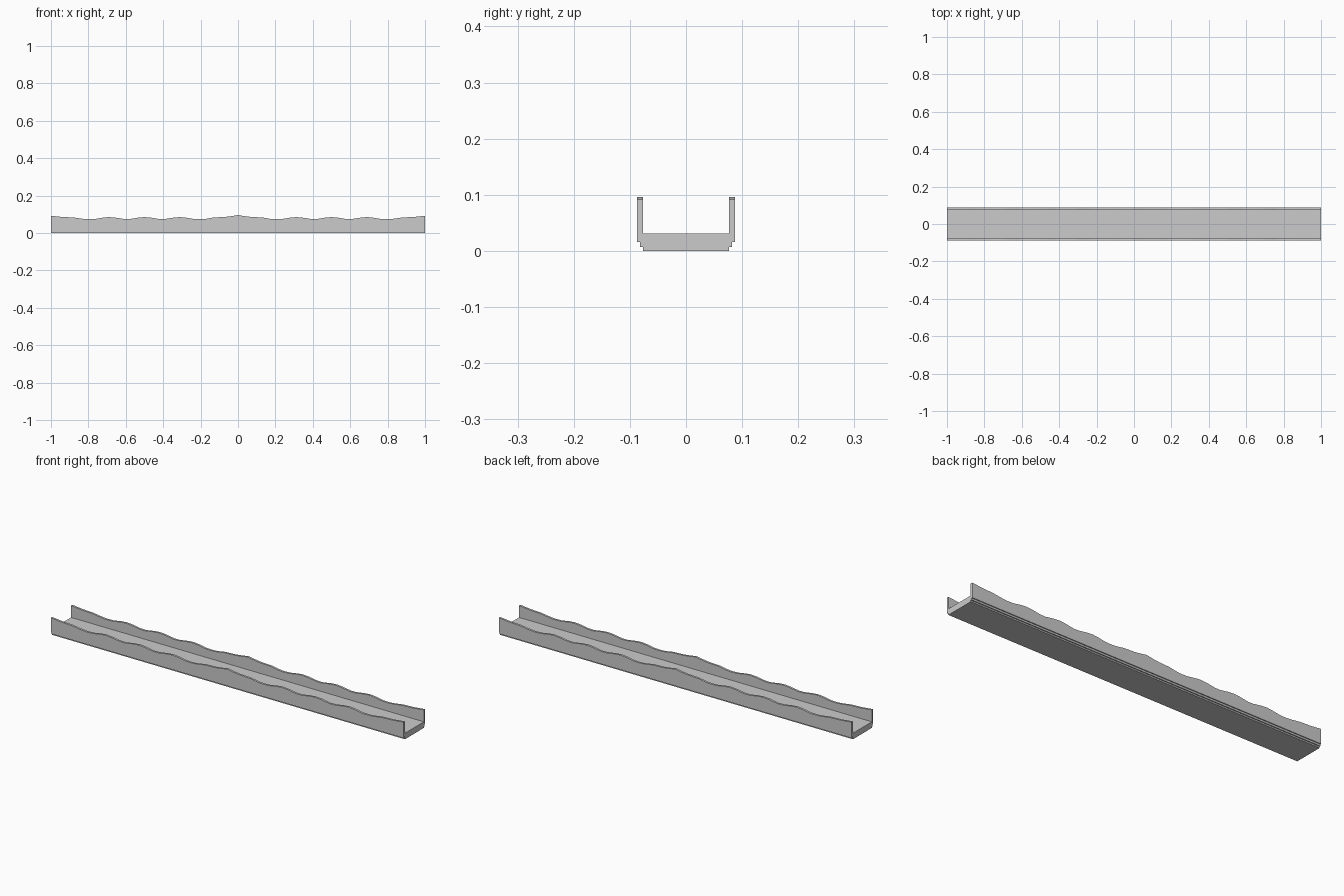
import bpy, bmesh

if "Cube" in bpy.data.objects:
    bpy.data.objects.remove(bpy.data.objects["Cube"])

def prism(name, pts, direction):
    """Extrude a closed polygon along a direction vector."""
    bm = bmesh.new()
    face = bm.faces.new([bm.verts.new(p) for p in pts])
    ext = bmesh.ops.extrude_face_region(bm, geom=[face])
    moved = [g for g in ext["geom"] if isinstance(g, bmesh.types.BMVert)]
    bmesh.ops.translate(bm, verts=moved, vec=direction)
    bmesh.ops.recalc_face_normals(bm, faces=bm.faces)
    me = bpy.data.meshes.new(name)
    bm.to_mesh(me)
    bm.free()
    ob = bpy.data.objects.new(name, me)
    bpy.context.collection.objects.link(ob)
    return ob

INNER, STEP, OUTER = 0.0765, 0.082, 0.087
Z1, Z2, FLOOR = 0.007, 0.016, 0.031

# Channel floor with stepped underside
half = [(INNER, 0), (INNER, Z1), (STEP, Z1), (STEP, Z2), (INNER, Z2), (INNER, FLOOR)]
section = half + [(-y, z) for y, z in reversed(half)]
prism("channel_floor", [(-1, y, z) for y, z in section], (2, 0, 0))

# Wavy-topped side wall: half of the crest line, mirrored about x = 0
crest = [(0, .096), (.035, .090), (.07, .0855), (.13, .083), (.17, .076), (.20, .0735),
         (.235, .0745), (.28, .082), (.31, .085), (.345, .082), (.39, .075), (.42, .0745),
         (.465, .082), (.50, .085), (.535, .082), (.58, .0745), (.61, .075), (.655, .082),
         (.69, .085), (.72, .082), (.765, .0745), (.80, .0735), (.83, .076), (.88, .083),
         (.94, .0855), (1, .092)]
top = [(-x, z) for x, z in reversed(crest[1:])] + crest
outline = [(1, Z2), (-1, Z2)] + top
wall = prism("side_wall", [(x, -OUTER, z) for x, z in outline], (0, OUTER - INNER, 0))
mirror = wall.modifiers.new("both_sides", 'MIRROR')
mirror.use_axis = (False, True, False)
